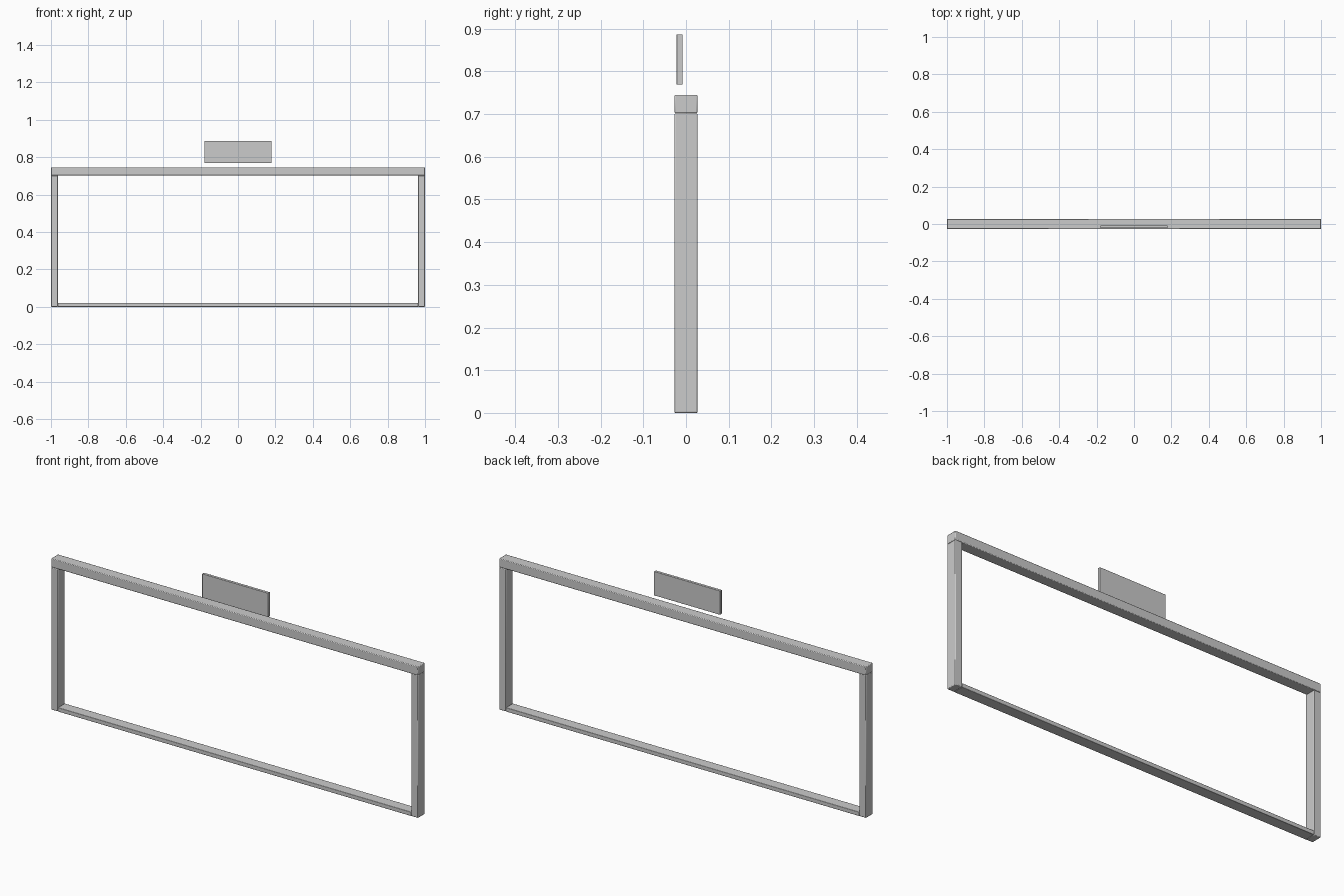
import bpy

if "Cube" in bpy.data.objects:
    bpy.data.objects.remove(bpy.data.objects["Cube"])

def box(name, x, y, z, bevel):
    """Bevelled box from (min, max) extents on each axis."""
    ext = (x, y, z)
    bpy.ops.mesh.primitive_cube_add(size=1, location=[(a + b) / 2 for a, b in ext])
    ob = bpy.context.object
    ob.name = name
    ob.scale = [b - a for a, b in ext]
    bpy.ops.object.transform_apply(location=False, rotation=False, scale=True)
    mod = ob.modifiers.new("soft_edges", 'BEVEL')
    mod.width = bevel
    mod.segments = 2
    bpy.ops.object.shade_smooth_by_angle()
    return ob

D = 0.027  # half depth of the frame

# Frame: header on two posts, thin sill between them
box("top_rail", (-1, 1), (-D, D), (0.702, 0.745), 0.003)
for side, name in ((-1, "left_post"), (1, "right_post")):
    box(name, sorted((side * 0.963, side)), (-D, D), (0, 0.702), 0.003)
box("bottom_rail", (-0.963, 0.963), (-D, D), (0, 0.02), 0.002)

# Sign plate floating above the header
box("sign_plate", (-0.18, 0.18), (-0.022, -0.008), (0.769, 0.887), 0.001)
